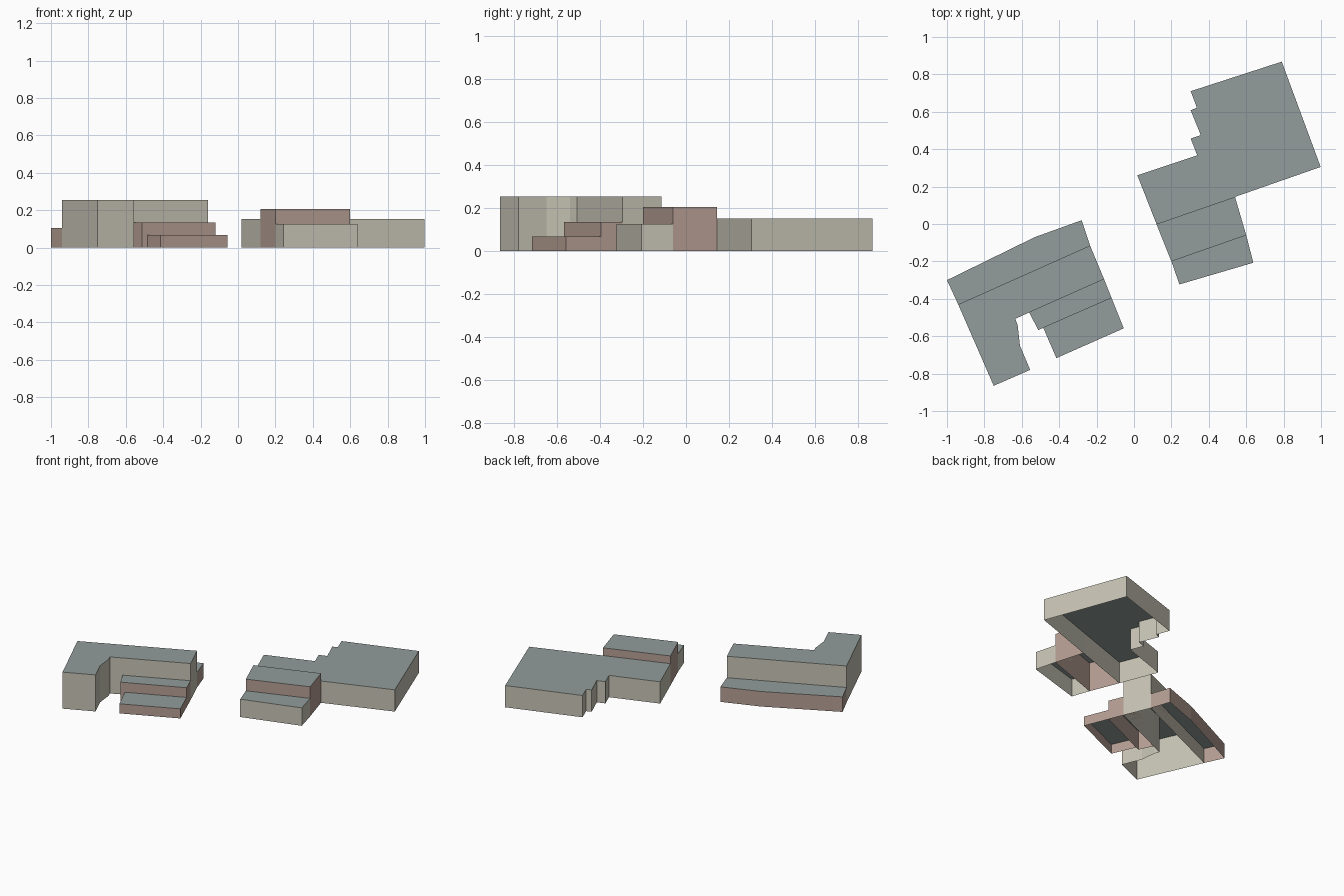
import bpy
import bmesh

default_cube = bpy.data.objects.get("Cube")
if default_cube:
    bpy.data.objects.remove(default_cube, do_unlink=True)


def make_material(name, colour):
    mat = bpy.data.materials.new(name)
    mat.use_nodes = True
    mat.diffuse_color = (*colour, 1)
    shader = next(n for n in mat.node_tree.nodes if n.type == "BSDF_PRINCIPLED")
    shader.inputs["Base Color"].default_value = (*colour, 1)
    shader.inputs["Roughness"].default_value = 0.9
    return mat


roof_grey = make_material("roof grey", (0.29, 0.34, 0.33))
wall_beige = make_material("wall beige", (0.57, 0.55, 0.46))
wall_brown = make_material("wall brown", (0.46, 0.34, 0.29))


def building_block(name, outline, height, wall):
    """Raise a counter-clockwise outline into walls and a flat roof, open below."""
    bm = bmesh.new()
    base = [bm.verts.new((x, y, 0)) for x, y in outline]
    top = [bm.verts.new((x, y, height)) for x, y in outline]
    count = len(outline)
    for i in range(count):
        j = (i + 1) % count
        bm.faces.new((base[i], base[j], top[j], top[i]))
    bm.faces.new(top).material_index = 1
    mesh = bpy.data.meshes.new(name)
    bm.to_mesh(mesh)
    bm.free()
    mesh.materials.append(wall)
    mesh.materials.append(roof_grey)
    obj = bpy.data.objects.new(name, mesh)
    bpy.context.collection.objects.link(obj)
    return obj


# Corners shared by neighbouring blocks
right_back_west, right_back_east = (-0.94, -0.43), (-0.235, -0.115)
right_step_west, right_step_east = (-0.56, -0.473), (-0.16, -0.295)
right_low_east = (-0.12, -0.395)
left_mid_west, left_mid_east = (0.12, 0.0), (0.54, 0.145)
left_front_west, left_front_east = (0.2, -0.2), (0.6, -0.06)

# Right house: tall hooked body, low rear wing, two front steps
building_block("right_house_body", [
    right_back_west, (-0.75, -0.865), (-0.555, -0.78), (-0.61, -0.65),
    (-0.622, -0.54), (-0.635, -0.507), right_step_west, right_step_east,
    right_back_east], 0.255, wall_beige)
building_block("right_house_rear_wing", [
    (-1.0, -0.3), right_back_west, right_back_east,
    (-0.28, 0.02), (-0.53, -0.07)], 0.105, wall_brown)
building_block("right_house_upper_step", [
    right_step_west, (-0.512, -0.567), right_low_east, right_step_east],
    0.135, wall_brown)
building_block("right_house_lower_step", [
    (-0.485, -0.555), (-0.415, -0.717), (-0.055, -0.558), right_low_east],
    0.067, wall_brown)

# Left house: wide body with a notched side, raised middle, low front
building_block("left_house_body", [
    (0.018, 0.26), left_mid_west, left_mid_east, (0.998, 0.305),
    (0.79, 0.868), (0.303, 0.71), (0.336, 0.622), (0.303, 0.608),
    (0.357, 0.475), (0.303, 0.457), (0.338, 0.367)], 0.152, wall_beige)
building_block("left_house_middle", [
    left_mid_west, left_front_west, left_front_east, left_mid_east],
    0.206, wall_brown)
building_block("left_house_front", [
    left_front_west, (0.243, -0.323), (0.638, -0.207), left_front_east],
    0.125, wall_beige)
